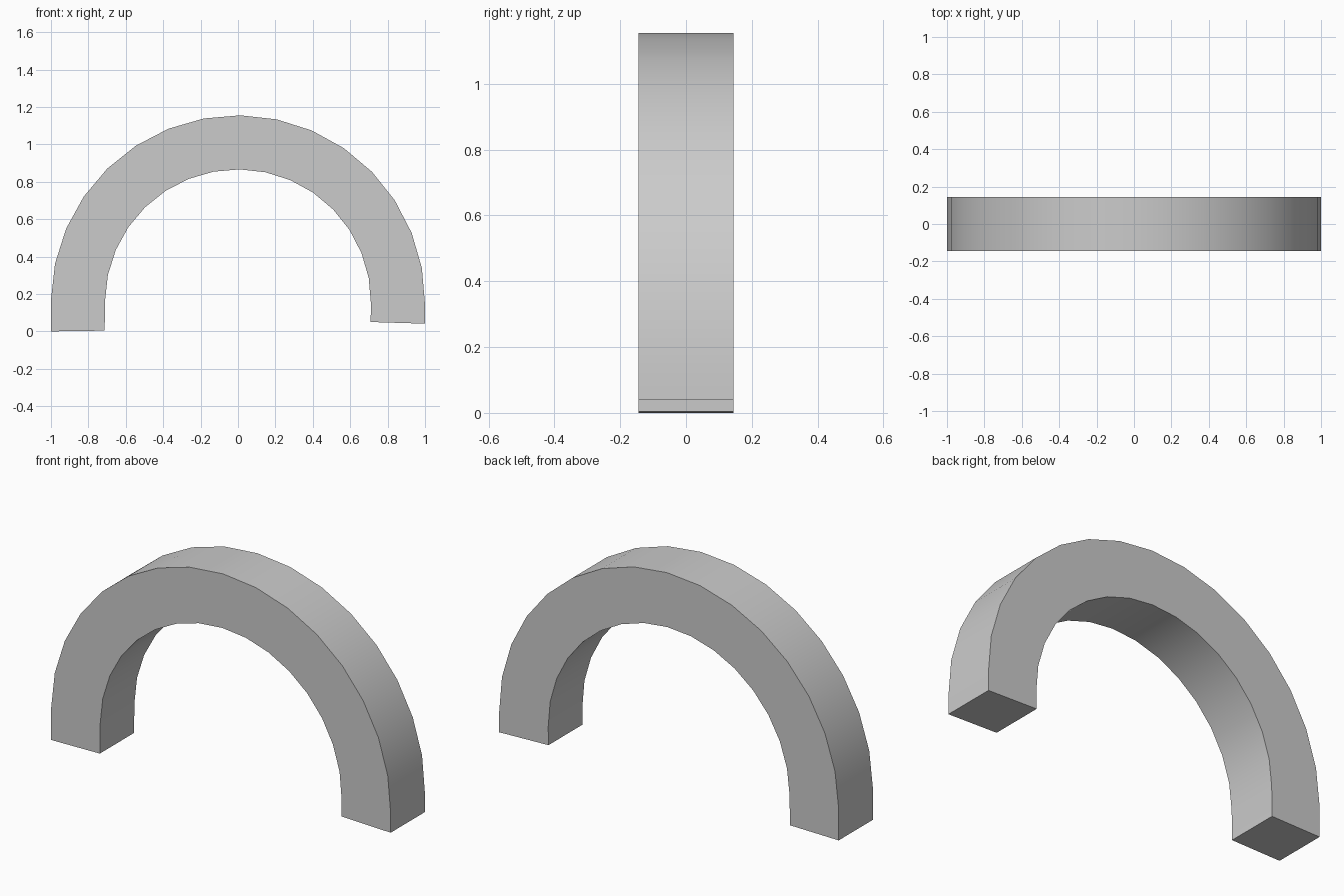
import bpy, bmesh
from math import sin, cos, radians

if "Cube" in bpy.data.objects:
    bpy.data.objects.remove(bpy.data.objects["Cube"])

CZ, R_OUT, R_IN, HALF = 0.155, 1.0, 0.711, 0.144
STEP, TILT = 11.25, 0.7

# (outer point, inner point) pairs: left foot, faceted half ring, right foot
pairs = [((-1.0, 0.0), (-0.713, 0.004))]
for i in range(-8, 9):
    a = radians(i * STEP + TILT)
    pairs.append(tuple((r * sin(a), CZ + r * cos(a)) for r in (R_OUT, R_IN)))
pairs.append(((1.0, 0.041), (0.709, 0.05)))

# sweep the square section along the arch
bm = bmesh.new()
rings = []
for o, n in pairs:
    section = ((o, -HALF), (o, HALF), (n, HALF), (n, -HALF))
    rings.append([bm.verts.new((p[0], y, p[1])) for p, y in section])
for a, b in zip(rings, rings[1:]):
    for k in range(4):
        j = (k + 1) % 4
        bm.faces.new((a[k], a[j], b[j], b[k]))
bm.faces.new(rings[0])
bm.faces.new(rings[-1])
bmesh.ops.recalc_face_normals(bm, faces=bm.faces)

mesh = bpy.data.meshes.new("arch")
bm.to_mesh(mesh)
bm.free()
arch = bpy.data.objects.new("arch", mesh)
bpy.context.collection.objects.link(arch)

# soft curved faces, crisp corners
bpy.context.view_layer.objects.active = arch
arch.select_set(True)
bpy.ops.object.shade_smooth_by_angle(angle=radians(30))
